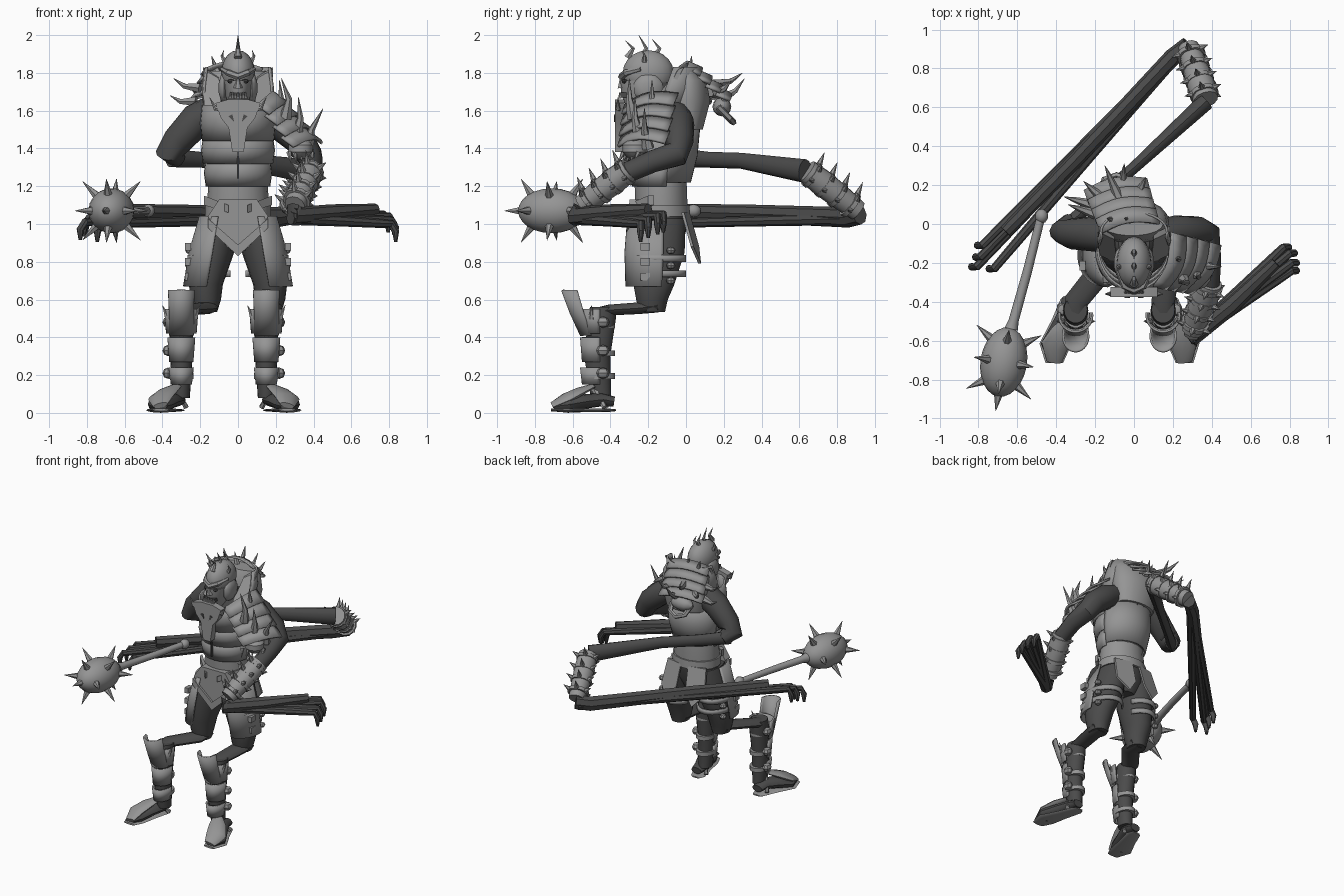
import bpy, bmesh, math
from mathutils import Vector

cube = bpy.data.objects.get("Cube")
if cube:
    bpy.data.objects.remove(cube, do_unlink=True)

def material(name, value):
    mat = bpy.data.materials.new(name)
    mat.use_nodes = True
    color = (value, value, value, 1)
    mat.diffuse_color = color
    mat.node_tree.nodes["Principled BSDF"].inputs["Base Color"].default_value = color
    return mat

ARMOUR = material("grey armour", .3)
FLESH = material("dark skin", .07)
parts = []

def finish(bm, name, mat, thick=0):
    bmesh.ops.recalc_face_normals(bm, faces=bm.faces)
    mesh = bpy.data.meshes.new(name)
    bm.to_mesh(mesh)
    bm.free()
    mesh.materials.append(mat)
    obj = bpy.data.objects.new(name, mesh)
    bpy.context.collection.objects.link(obj)
    if thick:
        mod = obj.modifiers.new("thickness", "SOLIDIFY")
        mod.thickness, mod.offset = thick, 0
    parts.append(obj)
    return obj

def bridge(bm, rings, closed=True):
    for low, high in zip(rings, rings[1:]):
        count = len(low)
        for i in range(count if closed else count - 1):
            j = (i + 1) % count
            bm.faces.new((low[i], low[j], high[j], high[i]))
    if closed:
        bm.faces.new(rings[0])
        bm.faces.new(rings[-1])

def add_tube(bm, points, radii, sides=10, flat=1):
    points = [Vector(p) for p in points]
    rings = []
    for i, p in enumerate(points):
        tangent = (points[min(i + 1, len(points) - 1)] - points[max(i - 1, 0)]).normalized()
        if i == 0:
            u = tangent.cross(Vector((0, 0, 1)))
            u = u if u.length > .1 else Vector((1, 0, 0))
        u = (u - tangent * u.dot(tangent)).normalized()
        v = tangent.cross(u)
        turn = [math.tau * k / sides for k in range(sides)]
        rings.append([bm.verts.new(p + radii[i] * (u * math.cos(a) + v * flat * math.sin(a))) for a in turn])
    bridge(bm, rings)

def tube(name, mat, points, radii, sides=10, flat=1):
    bm = bmesh.new()
    add_tube(bm, points, radii, sides, flat)
    return finish(bm, name, mat)

def spikes(name, mat, items, radius):
    # each item is a list of points from root to tip
    bm = bmesh.new()
    for path in items:
        last = len(path) - 1
        add_tube(bm, path, [radius * (1 - .95 * i / last) for i in range(last + 1)], 6)
    return finish(bm, name, mat)

def shell(name, mat, rings, start=0, end=360, side=1, sides=18, thick=.012):
    # stacked horizontal ellipses (x, y, z, rx, ry); a partial angle range gives a curved plate
    full = end - start == 360
    bm = bmesh.new()
    rows = []
    for x, y, z, rx, ry in rings:
        angles = [math.radians(start + (end - start) * i / sides) for i in range(sides + (not full))]
        rows.append([bm.verts.new((x + side * rx * math.cos(a), y + ry * math.sin(a), z)) for a in angles])
    bridge(bm, rows, full)
    return finish(bm, name, mat, 0 if full else thick)

def plate(name, mat, outline, depth):
    # flat polygon in space pushed along a depth vector
    bm = bmesh.new()
    face = bm.faces.new([bm.verts.new(p) for p in outline])
    out = bmesh.ops.extrude_face_region(bm, geom=[face])["geom"]
    bmesh.ops.translate(bm, vec=depth, verts=[g for g in out if isinstance(g, bmesh.types.BMVert)])
    return finish(bm, name, mat)

def lames(name, corners, count, bulge):
    # overlapping curved strips filling a quad, stepping from the first edge to the opposite one
    a, b, c, d = map(Vector, corners)
    normal = (b - a).cross(d - a).normalized()
    for k in range(count):
        bm = bmesh.new()
        rows = []
        for t, lift in ((k / count, 0), ((k + 1.15) / count, .025)):
            left, right = a.lerp(d, t), b.lerp(c, t)
            rows.append([bm.verts.new(left.lerp(right, s / 8) + normal * (lift + bulge * math.sin(math.pi * s / 8)))
                         for s in range(9)])
        bridge(bm, rows, False)
        finish(bm, name, ARMOUR, .015)

def ball(name, mat, center, size, detail=16):
    bm = bmesh.new()
    bmesh.ops.create_uvsphere(bm, u_segments=detail, v_segments=detail // 2, radius=1)
    bmesh.ops.scale(bm, vec=size, verts=bm.verts)
    bmesh.ops.translate(bm, vec=center, verts=bm.verts)
    return finish(bm, name, mat)

# torso
shell("pelvis", FLESH, [(0, -.14, .86, .09, .1), (0, -.14, .95, .18, .14), (0, -.13, 1.06, .165, .14)])
shell("belly_armour", ARMOUR, [(0, -.13, 1.02, .16, .135), (0, -.13, 1.1, .165, .14), (0, -.135, 1.23, .155, .14)])
shell("upper_body", FLESH, [(0, -.13, 1.2, .15, .13), (0, -.11, 1.4, .18, .17), (0, -.08, 1.6, .17, .17), (0, -.1, 1.7, .08, .09)])
for low, high, width, front in ((1.2, 1.34, .165, .17), (1.32, 1.46, .18, .19), (1.44, 1.63, .185, .215)):
    shell("chest_plate", ARMOUR, [(0, -.13, low, width, front - .02), (0, -.13, (low + high) / 2, width + .01, front),
                                  (0, -.12, high, width, front)], 170, 370)
shell("back_plate", ARMOUR, [(0, -.12, 1.22, .16, .14), (0, -.1, 1.36, .18, .155), (0, -.09, 1.52, .18, .16)], 0, 180)
shell("belt", ARMOUR, [(0, -.13, 1.04, .175, .155), (0, -.13, 1.1, .175, .15)])
plate("chest_seam", FLESH, [(-.004, -.325, 1.24), (.004, -.325, 1.24), (.004, -.325, 1.4), (-.004, -.325, 1.4)], (0, .02, 0))
shell("back_hump", ARMOUR, [(0, .01, 1.5, .15, .08), (0, .01, 1.65, .18, .12), (-.01, .01, 1.76, .18, .1), (-.01, 0, 1.81, .16, .06)])
shell("collar", ARMOUR, [(0, -.1, 1.6, .18, .13), (0, -.07, 1.72, .185, .14), (0, -.04, 1.83, .17, .1)], -15, 195)
for s in (-1, 1):
    plate("collar_wing", ARMOUR, [(s * .185, -.04, 1.82), (s * .1, -.08, 1.77), (s * .09, -.2, 1.62), (s * .18, -.16, 1.6)],
          (0, .03, .01))

# chest skull emblem
plate("emblem_skull", ARMOUR, [(x, -.375, z) for x, z in ((-.05, 1.66), (.05, 1.66), (.12, 1.64), (.09, 1.56), (.05, 1.51),
                               (.03, 1.38), (-.03, 1.38), (-.05, 1.51), (-.09, 1.56), (-.12, 1.64))], (0, .05, 0))
for s in (-1, 1):
    plate("emblem_eye", FLESH, [(s * .02, -.38, 1.54), (s * .05, -.38, 1.57), (s * .03, -.38, 1.58)], (0, .007, 0))
    spikes("emblem_horn", ARMOUR, [[(s * .06, -.35, 1.62), (s * .12, -.36, 1.61), (s * .15, -.36, 1.67)]], .025)

# hips and skirt
plate("groin_plate", ARMOUR, [(x, -.3, z) for x, z in ((-.1, 1.13), (.1, 1.13), (.16, 1.04), (.06, .88),
                                                     (0, .84), (-.06, .88), (-.16, 1.04))], (0, .06, 0))
for s in (-1, 1):
    plate("groin_trim", ARMOUR, [(s * .16, -.315, 1.03), (s * .16, -.315, .98), (0, -.315, .83), (0, -.315, .89)], (0, .02, 0))
    plate("hip_strap", ARMOUR, [(s * .05, -.32, 1.1), (s * .05, -.32, 1.06), (s * .18, -.2, 1.1), (s * .18, -.2, 1.15)], (0, .03, 0))
    plate("back_flap", ARMOUR, [(s * .03, .02, 1.06), (s * .16, -.01, 1.06), (s * .18, .04, .88), (s * .1, .08, .79),
                                (s * .04, .07, .88)], (0, -.015, 0))

# head
ball("helmet", ARMOUR, (0, -.2, 1.8), (.09, .135, .12), 20)
shell("neck", FLESH, [(0, -.12, 1.6, .08, .09), (0, -.16, 1.75, .07, .09)])
shell("jaw_mask", ARMOUR, [(0, -.22, 1.61, .04, .09), (0, -.22, 1.68, .07, .125), (0, -.22, 1.76, .08, .13)])
plate("mouth", FLESH, [(-.045, -.349, 1.67), (.045, -.349, 1.67), (.045, -.349, 1.695), (-.045, -.349, 1.695)], (0, .04, 0))
spikes("teeth", ARMOUR, [[(x * .014, -.35, 1.665), (x * .014, -.353, 1.7)] for x in range(-3, 4)], .01)
spikes("nose", ARMOUR, [[(0, -.34, 1.72), (0, -.345, 1.79)]], .025)
tube("brow", ARMOUR, [(-.085, -.24, 1.82), (-.05, -.32, 1.8), (0, -.34, 1.78), (.05, -.32, 1.8), (.085, -.24, 1.82)],
     [.012, .018, .02, .018, .012], 6)
for s in (-1, 1):
    ball("eye_socket", FLESH, (s * .037, -.325, 1.755), (.02, .015, .012), 8)
    ball("cheek_guard", ARMOUR, (s * .075, -.2, 1.72), (.03, .08, .08), 10)
    spikes("side_horn", ARMOUR, [[(s * .07, -.22, 1.86), (s * .085, -.22, 1.89), (s * .075, -.23, 1.92)]], .015)
spikes("crest_horns", ARMOUR, [[(0, y, 1.88), (0, y + .03, 1.93), (0, y - .01, top)]
                               for y, top in ((-.31, 1.97), (-.24, 2), (-.17, 1.98))], .022)

# legs: knees are drawn forward and both shins lean toward one side
for s in (-1, 1):
    knee, shin = s * .17, -.075 + s * .225
    shell("thigh", FLESH, [(s * .09, -.14, 1.03, .09, .14), (s * .13, -.15, .85, .11, .145), (knee, -.17, .68, .09, .11),
                           (knee, -.18, .6, .08, .085), (knee, -.18, .535, .06, .07)])
    tube("stretched_knee", FLESH, [(knee, -.15, .565), (knee, -.24, .555), (shin, -.4, .545), (shin, -.46, .53)],
         [.07, .065, .06, .06], 10, .5)
    shell("thigh_plate", ARMOUR, [(s * .1, -.15, 1.04, .1, .155), (s * .13, -.155, .85, .125, .165),
                                  (knee - s * .01, -.16, .67, .125, .155)], -88, 12, s)
    for z in (.72, .8):
        shell("thigh_strap", ARMOUR, [(s * .145, -.155, z, .117, .15), (s * .145, -.155, z + .035, .117, .15)], -80, 150, s)
    for z in (.7, .78, .86):
        plate("thigh_buckle", ARMOUR, [(s * .25, y, z + h) for y, h in ((-.24, 0), (-.19, 0), (-.19, .04), (-.24, .04))],
              (s * .03, 0, 0))
        ball("thigh_stud", ARMOUR, (s * .255, -.08, z), (.025, .025, .02), 8)
    shell("shin", FLESH, [(shin, -.45, .08, .045, .055), (shin, -.47, .3, .06, .07), (shin, -.445, .5, .065, .075),
                          (shin, -.44, .56, .06, .07)])
    for low, high, width in ((.15, .24, .06), (.27, .4, .068), (.42, .55, .085)):
        shell("shin_guard", ARMOUR, [(shin, -.47, low, width - .01, .075), (shin, -.47, high, width, .085)], 170, 370)
        shell("shin_strap", ARMOUR, [(shin, -.455, low + .03, .064, .08), (shin, -.455, low + .06, .064, .08)])
        ball("shin_buckle", ARMOUR, (shin + s * .07, -.44, low + .06), (.03, .035, .03), 8)
    shell("knee_guard", ARMOUR, [(shin, -.5, .41, .06, .055), (shin, -.54, .53, .06, .07), (shin, -.575, .65, .065, .08)], 180, 360)
    spikes("knee_spikes", ARMOUR, [[(shin + t * .07, -.5, .5), (shin + t * .1, -.5, .57)] for t in (-1, 1)], .018)
    # shoes
    heel, toe = shin + s * .03, shin + s * .11
    middle = (heel + toe) / 2
    tube("sole", ARMOUR, [(heel, -.37, .014), (heel, -.4, .014), (middle, -.52, .014), (toe, -.63, .014), (toe, -.715, .016)],
         [.03, .05, .06, .078, .045], 12, .16)
    tube("shoe", FLESH, [(heel, -.38, .06), (heel, -.45, .07), (middle, -.54, .06), (toe, -.63, .045), (toe, -.7, .035)],
         [.04, .055, .06, .07, .035], 12, .65)
    tube("instep_guard", ARMOUR, [(heel, -.5, .14), (middle, -.56, .115), (toe, -.63, .08), (toe, -.71, .04)],
         [.035, .058, .07, .04], 10, .35)
    tube("ankle_strap", ARMOUR, [(heel - .055, -.42, .03), (heel, -.49, .13), (heel + .055, -.43, .03)], [.015] * 3, 6)

# arms, spiked bracers and drawn-out fingers
def bracer(start, end, radius):
    a, b = Vector(start), Vector(end)
    axis = (b - a).normalized()
    u = axis.cross(Vector((0, 0, 1))).normalized()
    v = u.cross(axis)
    tube("bracer", ARMOUR, [a.lerp(b, t) for t in (0, .3, .7, 1)], [radius, radius * 1.1, radius, radius * .85], 12)
    barbs = []
    for k in range(4):
        p = a.lerp(b, .1 + .25 * k)
        tube("bracer_band", ARMOUR, [p - axis * .012, p + axis * .012], [radius * 1.15] * 2, 12)
        for turn in range(-30, 211, 60):
            out = u * math.cos(math.radians(turn)) + v * math.sin(math.radians(turn))
            barbs.append([p + out * radius, p + out * (radius + .025 + .06 * max(out.z, 0)) - axis * .015])
    spikes("bracer_spikes", ARMOUR, barbs, .018)

def fingers(wrist, tips, away, girth):
    wrist = Vector(wrist)
    for tip in tips:
        tip = Vector(tip)
        curl = tip + Vector((away * .025, 0, -.04))
        tube("finger", FLESH, [wrist, wrist.lerp(tip, .5), wrist.lerp(tip, .9), tip, curl, curl - Vector((0, 0, .055))],
             [girth, girth * .8, .024, .022, .02, .009], 8)

tube("right_upper_arm", FLESH, [(-.12, -.06, 1.6), (-.22, -.05, 1.55), (-.32, -.05, 1.44), (-.36, -.04, 1.38), (-.32, .02, 1.34)],
     [.09, .09, .08, .075, .045], 12)
tube("right_forearm", FLESH, [(-.36, -.02, 1.35), (-.2, .12, 1.34), (0, .29, 1.335), (.37, .63, 1.28)], [.035, .03, .03, .045], 12, 1.4)
bracer((.37, .64, 1.28), (.28, .91, 1.07), .065)
tube("right_palm", FLESH, [(.28, .92, 1.05), (.2, .86, 1.035), (-.3, .33, 1.055), (-.66, -.04, 1.065)], [.045, .045, .04, .035], 8, 1.2)
fingers((.26, .92, 1.03), [(-.78, -.11, 1.04), (-.79, -.17, 1.03), (-.81, -.22, 1.01), (-.72, -.23, 1)], -1, .035)

tube("left_arm", FLESH, [(.13, -.06, 1.58), (.22, -.04, 1.53), (.33, -.04, 1.44), (.375, -.05, 1.37), (.39, -.18, 1.33),
                         (.385, -.34, 1.26)], [.08, .085, .08, .07, .06, .055], 12)
bracer((.39, -.3, 1.29), (.3, -.55, 1.1), .065)
tube("left_palm", FLESH, [(.3, -.56, 1.08), (.29, -.59, 1.04), (.5, -.42, 1.055), (.73, -.2, 1.075)], [.045, .045, .045, .03], 8, 1.1)
fingers((.28, -.59, 1.03), [(.77, -.12, 1.05), (.8, -.15, 1.04), (.81, -.2, 1.02), (.81, -.24, 1)], 1, .035)

# left shoulder guard, and right shoulder guard lying across the back
lames("left_shoulder_guard", [(.18, -.04, 1.69), (.1, -.32, 1.63), (.27, -.35, 1.4), (.42, -.1, 1.42)], 4, .05)
spikes("left_shoulder_horns", ARMOUR, [[(x, y, z), (x + .02, y - .02, z + .1), (x + lean, y - .02, z + .21)]
       for x, y, z, lean in ((.21, -.16, 1.55, .01), (.25, -.28, 1.56, -.02), (.31, -.25, 1.46, .01), (.37, -.2, 1.4, .08))], .034)
ball("left_shoulder_skull", ARMOUR, (.33, -.27, 1.4), (.07, .07, .06), 10)
spikes("left_shoulder_teeth", ARMOUR, [[(.27 + k * .03, -.33 + k * .02, 1.38), (.28 + k * .03, -.36 + k * .02, 1.32)]
                                       for k in range(5)], .015)
lames("right_shoulder_guard", [(-.17, -.05, 1.82), (.13, 0, 1.82), (.07, .21, 1.64), (-.25, .15, 1.64)], 4, .05)
ball("right_shoulder_skull", ARMOUR, (-.1, .19, 1.62), (.09, .05, .05), 12)
tube("skull_jaw", ARMOUR, [(-.17, .17, 1.62), (-.15, .23, 1.56), (-.09, .25, 1.54), (-.03, .23, 1.56), (-.01, .17, 1.62)],
     [.018] * 5, 6)
roots = [(-.2, .05, 1.72), (-.22, .1, 1.65), (-.16, .13, 1.7), (-.08, .14, 1.74), (.02, .15, 1.7), (-.06, .19, 1.66)]
tips = [(-.34, .1, 1.77), (-.36, .14, 1.68), (-.26, .22, 1.73), (-.15, .3, 1.8), (.06, .24, 1.76), (-.05, .31, 1.77)]
spikes("right_shoulder_horns", ARMOUR, [[root, Vector(root).lerp(Vector(tip), .6) - Vector((0, 0, .02)), tip]
                                        for root, tip in zip(roots, tips)], .028)
spikes("back_barbs", ARMOUR, [[(x, .02, 1.8), (x - .03, .03, 1.89)] for x in (-.11, -.02)], .022)

# spiked mace
center = Vector((-.67, -.71, 1.07))
axis = Vector((-.16, -.97, 0)).normalized()
across, up = axis.cross(Vector((0, 0, 1))), Vector((0, 0, 1))
steps = [math.pi * k / 12 for k in range(13)]
tube("mace_head", ARMOUR, [center - axis * .18 * math.cos(a) for a in steps], [max(.003, .12 * math.sin(a)) for a in steps], 18)
barbs = [[center + axis * .165, center + axis * .255]]
for lean, offset in ((-40, 0), (0, 45), (40, 0)):
    for k in range(4):
        turn, tilt = math.radians(k * 90 + offset), math.radians(lean)
        out = across * math.cos(turn) + up * math.sin(turn)
        root = center + axis * .17 * math.sin(tilt) + out * .11 * math.cos(tilt)
        barbs.append([root, root + (out * math.cos(tilt) + axis * math.sin(tilt) * .8) * .11])
spikes("mace_spikes", ARMOUR, barbs, .024)
tube("mace_handle", ARMOUR, [(-.63, -.54, 1.07), (-.62, -.5, 1.07), (-.55, -.25, 1.07), (-.48, .03, 1.07)],
     [.035, .026, .024, .022], 10)
ball("mace_pommel", ARMOUR, (-.475, .04, 1.07), (.035, .04, .035), 10)

# smooth shading with crisp edges
bpy.ops.object.select_all(action="DESELECT")
for part in parts:
    part.select_set(True)
bpy.context.view_layer.objects.active = parts[0]
bpy.ops.object.shade_smooth_by_angle(angle=math.radians(38))
